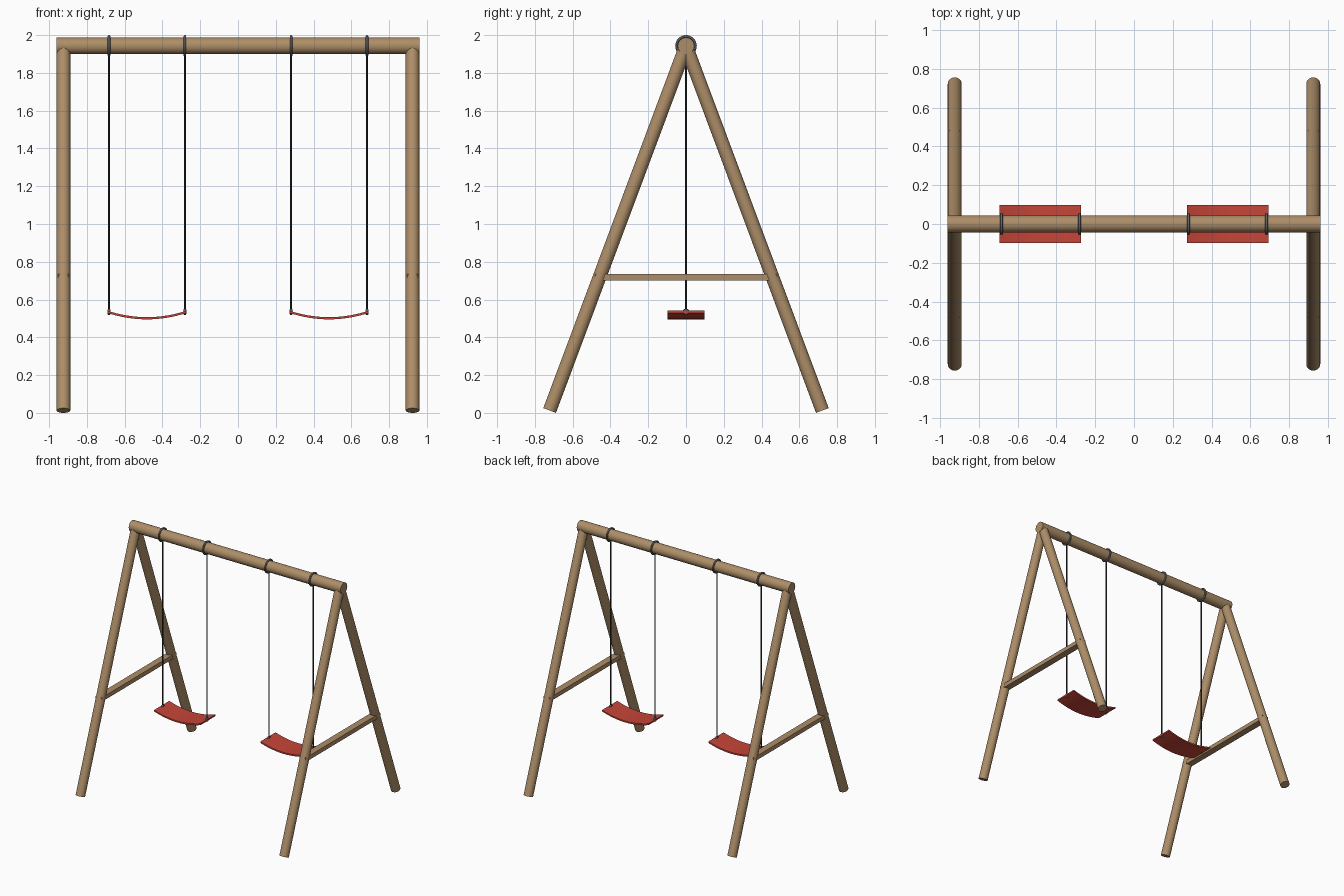
import bpy, bmesh
from math import pi
from mathutils import Vector

if "Cube" in bpy.data.objects:
    bpy.data.objects.remove(bpy.data.objects["Cube"])


def material(name, rgb):
    m = bpy.data.materials.new(name)
    m.diffuse_color = (*rgb, 1)
    m.use_nodes = True
    m.node_tree.nodes["Principled BSDF"].inputs["Base Color"].default_value = m.diffuse_color
    return m


WOOD = material("wood", (0.42, 0.27, 0.14))
RED = material("red_seat", (0.56, 0.06, 0.04))
ROPE = material("dark_rope", (0.03, 0.03, 0.035))
METAL = material("grey_metal", (0.12, 0.13, 0.15))

BEAM_Z = 1.943


def finish(name, mat, smooth=True):
    ob = bpy.context.object
    ob.name = name
    ob.data.materials.append(mat)
    if smooth:
        bpy.ops.object.shade_smooth_by_angle()
    return ob


def rod(name, a, b, radius, mat, sides=32):
    a, b = Vector(a), Vector(b)
    d = b - a
    bpy.ops.mesh.primitive_cylinder_add(
        vertices=sides, radius=radius, depth=d.length, location=(a + b) / 2,
        rotation=d.to_track_quat('Z', 'Y').to_euler())
    return finish(name, mat)


def ring(name, loc, major, minor):
    bpy.ops.mesh.primitive_torus_add(
        major_radius=major, minor_radius=minor, major_segments=32,
        minor_segments=12, location=loc, rotation=(0, pi / 2, 0))
    return finish(name, METAL)


def seat(name, cx):
    # sagging strip: parabolic profile in x/z, extruded along y
    n, half, t = 16, 0.21, 0.006
    us = [-1 + 2 * i / n for i in range(n + 1)]
    upper = [(cx + half * u, 0.501 + 0.034 * u * u + t) for u in us]
    lower = [(cx + half * u, 0.501 + 0.034 * u * u - t) for u in us]
    bm = bmesh.new()
    rows = [[bm.verts.new((x, y, z)) for x, z in line]
            for line, y in ((upper, -0.098), (upper, 0.098),
                            (lower, 0.098), (lower, -0.098))]
    for k in range(4):
        a, b = rows[k], rows[(k + 1) % 4]
        for i in range(n):
            bm.faces.new((a[i], a[i + 1], b[i + 1], b[i]))
    for i in (0, n):
        bm.faces.new([r[i] for r in rows])
    bmesh.ops.recalc_face_normals(bm, faces=bm.faces[:])
    me = bpy.data.meshes.new(name)
    bm.to_mesh(me)
    bm.free()
    ob = bpy.data.objects.new(name, me)
    bpy.context.collection.objects.link(ob)
    bpy.ops.object.select_all(action='DESELECT')
    bpy.context.view_layer.objects.active = ob
    ob.select_set(True)
    finish(name, RED)


# Top beam
rod("top_beam", (-0.96, 0, BEAM_Z), (0.96, 0, BEAM_Z), 0.044, WOOD)

for s, side in ((-1, "left"), (1, "right")):
    # A-frame legs meeting inside the beam
    for e, end in ((-1, "front"), (1, "back")):
        rod(f"{end}_{side}_leg", (s * 0.924, e * 0.722, 0.0126),
            (s * 0.924, 0, BEAM_Z), 0.036, WOOD)

    # Cross brace
    bpy.ops.mesh.primitive_cube_add(size=1, location=(s * 0.924, 0, 0.718))
    bpy.context.object.scale = (0.056, 0.966, 0.034)
    bpy.ops.object.transform_apply(location=False, rotation=False, scale=True)
    finish(f"{side}_cross_brace", WOOD, smooth=False)

    # Swing: seat, ropes, beam rings and seat fittings
    seat(f"{side}_seat", s * 0.482)
    for x, pos in ((0.281, "inner"), (0.683, "outer")):
        rod(f"{side}_{pos}_rope", (s * x, 0, 0.53), (s * x, 0, 1.892),
            0.005, ROPE, 12)
        ring(f"{side}_{pos}_beam_ring", (s * x, 0, BEAM_Z), 0.050, 0.007)
        ring(f"{side}_{pos}_seat_fitting", (s * x, 0, 0.535), 0.009, 0.008)
